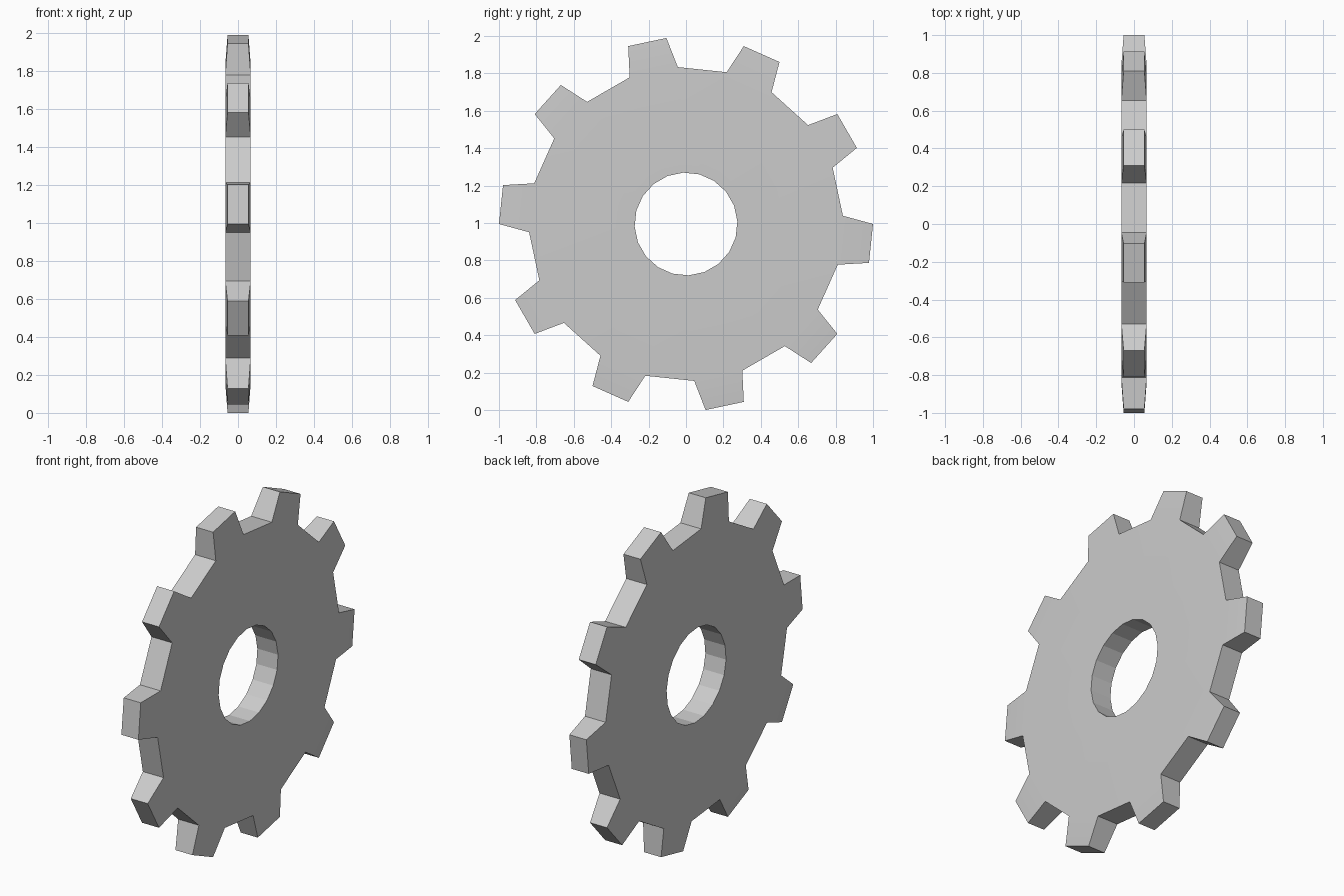
import bpy, bmesh, math

if "Cube" in bpy.data.objects:
    bpy.data.objects.remove(bpy.data.objects["Cube"])

TEETH = 10
R_HOLE, R_ROOT, R_TIP = 0.275, 0.84, 1.0
HALF_ROOT, HALF_TIP = 0.067, 0.055
CZ = math.sin(math.radians(96))      # lowest tooth corner rests on z = 0

bm = bmesh.new()


def ring(radius, half_x, angles):
    """Matching vertex rings on the -x and +x sides."""
    return [[bm.verts.new((s * half_x,
                           radius * math.cos(math.radians(a)),
                           CZ + radius * math.sin(math.radians(a))))
             for a in angles] for s in (-1, 1)]


# Two root/hole corners and two tip corners per tooth
base_angles = [36 * k + d for k in range(TEETH) for d in (-15, 3)]
tip_angles = [36 * k + d for k in range(TEETH) for d in (-12, 0)]
hole = ring(R_HOLE, HALF_ROOT, base_angles)
root = ring(R_ROOT, HALF_ROOT, base_angles)
tip = ring(R_TIP, HALF_TIP, tip_angles)

n = 2 * TEETH
for i in range(n):
    j = (i + 1) % n
    # Side plates and bore wall
    for s in (0, 1):
        bm.faces.new((hole[s][i], hole[s][j], root[s][j], root[s][i]))
    bm.faces.new((hole[0][i], hole[0][j], hole[1][j], hole[1][i]))
    if i % 2 == 0:
        # Tapered tooth: sides, tip and two flanks
        for s in (0, 1):
            bm.faces.new((root[s][i], root[s][j], tip[s][j], tip[s][i]))
        bm.faces.new((tip[0][i], tip[0][j], tip[1][j], tip[1][i]))
        for k in (i, j):
            bm.faces.new((root[0][k], tip[0][k], tip[1][k], root[1][k]))
    else:
        # Valley floor between teeth
        bm.faces.new((root[0][i], root[0][j], root[1][j], root[1][i]))

bmesh.ops.recalc_face_normals(bm, faces=bm.faces)
mesh = bpy.data.meshes.new("gear_wheel")
bm.to_mesh(mesh)
bm.free()
gear = bpy.data.objects.new("gear_wheel", mesh)
bpy.context.collection.objects.link(gear)

# Blend only the shallow tooth taper, keep all facets sharp
bpy.context.view_layer.objects.active = gear
gear.select_set(True)
bpy.ops.object.shade_smooth_by_angle(angle=math.radians(10))
